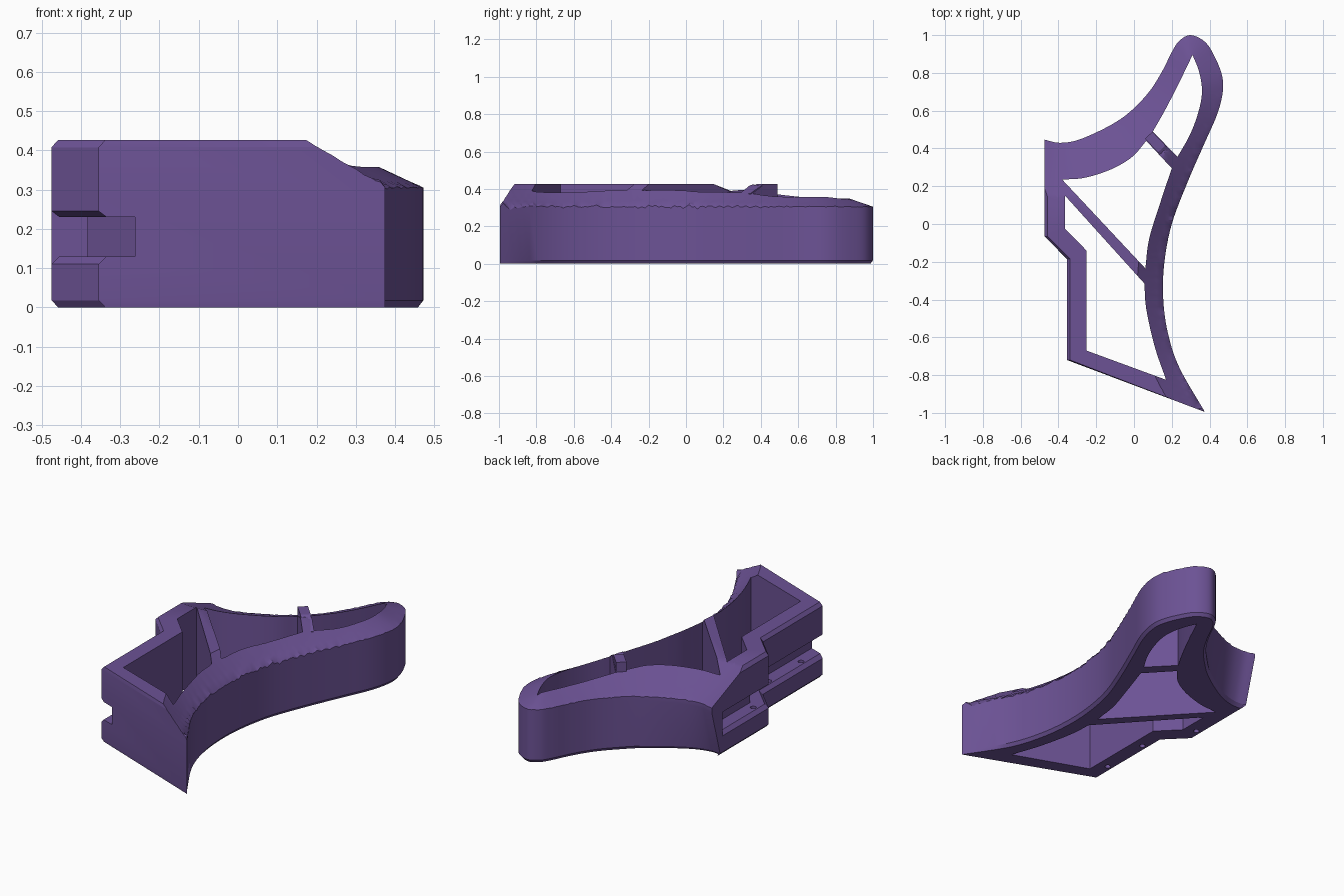
import bpy, bmesh, math
from mathutils import Vector, kdtree

if "Cube" in bpy.data.objects:
    bpy.data.objects.remove(bpy.data.objects["Cube"])

TOP, RIM = 0.427, 0.305
purple = bpy.data.materials.new("purple")
purple.diffuse_color = (0.15, 0.085, 0.30, 1)
purple.use_nodes = True
purple.node_tree.nodes["Principled BSDF"].inputs["Base Color"].default_value = purple.diffuse_color


def spline(pts, n=6):
    """Catmull-Rom samples through the points; two points give a straight line."""
    p = [Vector(q) for q in pts]
    if len(p) == 2:
        return p
    p = [2 * p[0] - p[1]] + p + [2 * p[-1] - p[-2]]
    out = []
    for a, b, c, d in zip(p, p[1:], p[2:], p[3:]):
        for i in range(n):
            t = i / n
            out.append(0.5 * (2 * b + (c - a) * t + (2 * a - 5 * b + 4 * c - d) * t * t
                              + (3 * b - a - 3 * c + d) * t ** 3))
    return out + [p[-2]]


def loop(*segments):
    """Closed loop from smooth segments that meet at sharp corners."""
    out = []
    for s in segments:
        out += spline(s)[:-1]
    return out


def volume(me):
    bm = bmesh.new()
    bm.from_mesh(me)
    v = bm.calc_volume(signed=True) if bm.faces else 0
    bm.free()
    return v


def finish(bm, name):
    bmesh.ops.recalc_face_normals(bm, faces=bm.faces[:])
    if bm.calc_volume(signed=True) < 0:
        bmesh.ops.reverse_faces(bm, faces=bm.faces[:])
    me = bpy.data.meshes.new(name)
    bm.to_mesh(me)
    bm.free()
    me.materials.append(purple)
    ob = bpy.data.objects.new(name, me)
    bpy.context.collection.objects.link(ob)
    return ob


def loft(name, rings):
    """Solid through rings of 3D points, capped at both ends."""
    bm = bmesh.new()
    vs = [[bm.verts.new(p) for p in r] for r in rings]
    n = len(vs[0])
    for a, b in zip(vs, vs[1:]):
        for i in range(n):
            j = (i + 1) % n
            bm.faces.new((a[i], a[j], b[j], b[i]))
    caps = [bm.faces.new(vs[0][::-1]), bm.faces.new(vs[-1])]
    bmesh.ops.triangulate(bm, faces=caps)
    return finish(bm, name)


def cut(ob, cutter):
    """Subtract the cutter with the first solver that gives a sound result."""
    before = volume(ob.data)
    for solver in ('MANIFOLD', 'EXACT', 'FLOAT'):
        m = ob.modifiers.new("cut", 'BOOLEAN')
        m.operation, m.solver, m.object = 'DIFFERENCE', solver, cutter
        bpy.context.view_layer.update()
        graph = bpy.context.evaluated_depsgraph_get()
        me = bpy.data.meshes.new_from_object(ob.evaluated_get(graph))
        ob.modifiers.remove(m)
        if .3 * before < volume(me) < .99999 * before:
            ob.data = me
            break
    bpy.data.objects.remove(cutter)


# Outline: concave back edge, round tip, long right edge, straight left side
back = [(-.475, .447), (-.395, .43), (-.29, .447), (-.13, .52), (-.02, .595), (.08, .70),
        (.15, .81), (.20, .91), (.24, .97), (.30, 1.0)]
right = [(.30, 1.0), (.375, .965), (.425, .89), (.465, .79), (.47, .70), (.44, .58),
         (.37, .42), (.285, .225), (.20, 0), (.16, -.21), (.155, -.40), (.18, -.58),
         (.24, -.76), (.375, -.995)]
curve = spline(back + right[1:])
split = (len(back) - 1) * 6
left = [Vector(p) for p in ((-.355, -.72), (-.355, -.185), (-.475, -.065))]
outline = curve + left
count = len(outline)


def inward(i):
    d = outline[min(i + 1, len(curve) - 1)] - outline[max(i - 1, 0)]
    return Vector((d.y, -d.x)).normalized()


def body_ring(z, inset, left_inset):
    ring = []
    for i, p in enumerate(outline):
        if i >= len(curve) or i == 0:
            q = p + Vector((left_inset, 0))
        else:
            q = p + inward(i) * inset * min(1, (len(curve) - 1 - i) / 6)
            if i < 6:                      # keep clear of the chamfered corner
                q.x = max(q.x, -.475 + left_inset + .004 * i)
        if i < split and q.x < 0:          # undercut below the back corner
            q.y -= .08 * min(1, -q.x / .475) * max(0, 1 - z / .28)
        ring.append((q.x, q.y, z))
    return ring


body = loft("body", [body_ring(0, .014, .017), body_ring(.018, 0, 0), body_ring(.28, 0, 0),
                     body_ring(.408, 0, 0), body_ring(TOP, 0, .017)])


# Sloping top along the back and right edges
def edge_tree(first, last):
    kd = kdtree.KDTree(last - first)
    for i in range(first, last):
        kd.insert(outline[i].to_3d(), i)
    kd.balance()
    return kd


back_tree, right_tree = edge_tree(0, split + 1), edge_tree(split, len(curve))


def edge_distance(kd, x, y):
    p = Vector((x, y, 0))
    q, i, d = kd.find(p)
    return math.copysign(d, (p - q).to_2d().dot(inward(i)))


def height(x, y):
    slope = .9 - .6 * min(1, max(0, y))
    h = min(RIM + .42 * edge_distance(back_tree, x, y),
            RIM + slope * edge_distance(right_tree, x, y))
    return max(.2, min(.5, h))


# Slope cutter: a closed block whose underside follows the height rule
NX, NY = 60, 112
bm = bmesh.new()
low, high = [], []
for i in range(NX + 1):
    x = -.603 + 1.206 * i / NX
    ys = [-1.117 + 2.234 * j / NY for j in range(NY + 1)]
    low.append([bm.verts.new((x, y, height(x, y))) for y in ys])
    high.append([bm.verts.new((x, y, .8)) for y in ys])
for g in (low, high):
    for i in range(NX):
        for j in range(NY):
            quad = (g[i][j], g[i + 1][j], g[i + 1][j + 1], g[i][j + 1])
            bm.faces.new(quad if g is high else quad[::-1])
rim = ([(i, 0) for i in range(NX)] + [(NX, j) for j in range(NY)]
       + [(i, NY) for i in range(NX, 0, -1)] + [(0, j) for j in range(NY, 0, -1)])
for (a, b), (c, d) in zip(rim, rim[1:] + rim[:1]):
    bm.faces.new((low[a][b], low[c][d], high[c][d], high[a][b]))
cut(body, finish(bm, "slope_cutter"))

# Three openings, leaving two ribs between them
openings = [
    loop([(.10, .49), (.16, .595), (.23, .73), (.31, .895)],
         [(.31, .895), (.345, .805), (.36, .70), (.34, .59), (.295, .47), (.23, .355)],
         [(.23, .355), (.10, .49)]),
    loop([(.065, .44), (.20, .295)],
         [(.20, .295), (.135, .10), (.08, -.08), (.06, -.235)],
         [(.06, -.235), (-.38, .235)],
         [(-.38, .235), (-.26, .245), (-.12, .29), (-.01, .355), (.065, .44)]),
    loop([(-.365, .15), (.055, -.315)],
         [(.055, -.315), (.065, -.45), (.11, -.65), (.17, -.825)],
         [(.17, -.825), (-.252, -.67)], [(-.252, -.67), (-.252, -.14)],
         [(-.252, -.14), (-.365, -.025)], [(-.365, -.025), (-.365, .15)]),
]
for pts in openings:
    cut(body, loft("opening_cutter", [[(p.x, p.y, z) for p in pts] for z in (-.2, .7)]))


# Rail groove with chamfered lips along the stepped left side
def groove_ring(z, d):
    return [(-.475 + d, .35, z), (-.475 + d, -.065 + .4 * d, z), (-.355 + d, -.185 + .4 * d, z),
            (-.355 + d, -1, z), (-.7, -1, z), (-.7, .35, z)]


cut(body, loft("groove_cutter", [groove_ring(*r) for r in (
    (.108, -.002), (.13, .02), (.1301, .092), (.23, .092), (.2301, .02), (.247, -.002))]))

# Screw holes through the lower lip
for x, y in ((-.43, .01), (-.31, -.30), (-.31, -.59)):
    circle = [(x + .016 * math.cos(a * math.pi / 8), y + .016 * math.sin(a * math.pi / 8))
              for a in range(16)]
    cut(body, loft("screw_cutter", [[(u, v, z) for u, v in circle] for z in (-.1, .18)]))

# Raised top of the short rib
start, end = Vector((.078, .47)), Vector((.215, .325))
side = Vector((.726, .688)) * .027
profile = [(0, .2), (0, TOP), (.5, TOP), (1, .375), (1, .2)]
loft("short_rib", [[(*(start.lerp(end, t) + side * s), z) for t, z in profile] for s in (-1, 1)])

# Smooth the curved walls and keep the edges sharp
bpy.ops.object.select_all(action='DESELECT')
bpy.context.view_layer.objects.active = body
body.select_set(True)
bpy.ops.object.shade_smooth_by_angle(angle=math.radians(25))
